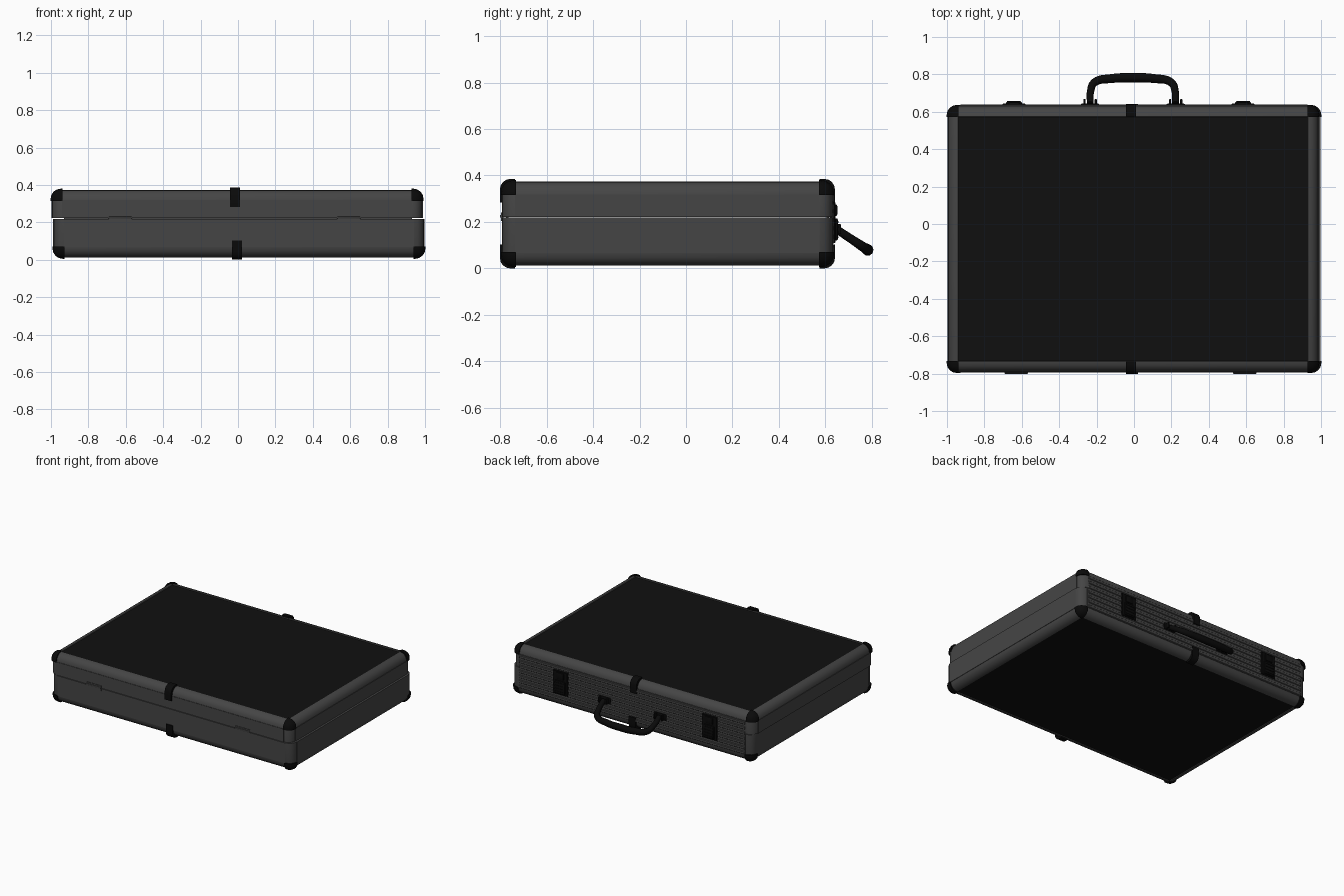
import bpy, bmesh
from mathutils import Vector

if "Cube" in bpy.data.objects:
    bpy.data.objects.remove(bpy.data.objects["Cube"])


def material(name, value):
    m = bpy.data.materials.new(name)
    m.use_nodes = True
    col = (value, value, value, 1)
    m.diffuse_color = col
    m.node_tree.nodes["Principled BSDF"].inputs["Base Color"].default_value = col
    return m


metal = material("grey metal", 0.06)
panel = material("black panel", 0.005)
hardware = material("black hardware", 0.003)

# Outer limits of the case
LO = Vector((-0.99, -0.79, 0.012))
HI = Vector((0.99, 0.63, 0.373))
SEAM = 0.22
ROUND = 0.055


def make_block(lo, hi, bevel=0, pick=None, segments=4):
    """Box between two corners, with the picked edges rounded."""
    lo, hi = Vector(lo), Vector(hi)
    bm = bmesh.new()
    bmesh.ops.create_cube(bm, size=1)
    for v in bm.verts:
        v.co = Vector([(l + h) / 2 + c * (h - l) for c, l, h in zip(v.co, lo, hi)])
    if bevel:
        edges = [e for e in bm.edges if pick is None or pick(e)]
        bmesh.ops.bevel(bm, geom=edges, offset=bevel, segments=segments,
                        profile=0.5, affect='EDGES', clamp_overlap=True)
    return bm


def finish(bm, name, *mats, smooth=True):
    bmesh.ops.recalc_face_normals(bm, faces=bm.faces)
    me = bpy.data.meshes.new(name)
    bm.to_mesh(me)
    bm.free()
    ob = bpy.data.objects.new(name, me)
    bpy.context.collection.objects.link(ob)
    for m in mats:
        me.materials.append(m)
    if smooth:
        bpy.ops.object.select_all(action='DESELECT')
        bpy.context.view_layer.objects.active = ob
        ob.select_set(True)
        bpy.ops.object.shade_smooth_by_angle(angle=0.6)
    return ob


def block(name, lo, hi, mat, bevel=0, pick=None, segments=4):
    return finish(make_block(lo, hi, bevel, pick, segments), name, mat)


# Half shell: rounded frame, raised side panels and a recessed black sheet
def half_shell(name, z0, z1, outer, dx):
    seam = z0 if outer > 0 else z1
    bm = make_block((LO.x + dx, LO.y, z0), (HI.x + dx, HI.y, z1), ROUND,
                    lambda e: any(abs(v.co.z - seam) > 0.01 for v in e.verts))
    bm.normal_update()
    big = [f for f in bm.faces if f.calc_area() > 0.08]
    sides = [f for f in big if abs(f.normal.z) < 0.1]
    sheet = [f for f in big if f.normal.z * outer > 0.9]
    bmesh.ops.inset_individual(bm, faces=sheet, thickness=0.004, depth=-0.004)
    for f in sheet:
        f.material_index = 1
    for f in bmesh.ops.extrude_discrete_faces(bm, faces=sides)["faces"]:
        f.normal_update()
        bmesh.ops.translate(bm, verts=f.verts, vec=f.normal * 0.003)
    finish(bm, name, metal, panel)


half_shell("lid_shell", SEAM + 0.002, HI.z, 1, -0.005)
half_shell("base_shell", LO.z, SEAM - 0.002, -1, 0.005)

# Seals inside the seam
for name, y in (("front_seal", LO.y + 0.02), ("back_seal", HI.y - 0.02)):
    block(name, (-0.93, y - 0.005, SEAM - 0.01), (0.93, y + 0.005, SEAM + 0.01), metal)

# Corner caps and centre clamps, all wrapping the frame
OUT, REACH = 0.007, 0.058
for level, zc, sz, dx in (("lid", HI.z, 1, -0.005), ("base", LO.z, -1, 0.005)):
    for end, yc, sy in (("front", LO.y, -1), ("back", HI.y, 1)):
        for side, xc, sx in (("right", LO.x + dx, -1), ("left", HI.x + dx, 1)):
            signs = Vector((sx, sy, sz))
            corner = Vector((xc, yc, zc))
            tip = corner + signs * OUT
            back = corner - signs * REACH
            lo = [min(a, b) for a, b in zip(tip, back)]
            hi = [max(a, b) for a, b in zip(tip, back)]
            block(f"{level}_{end}_{side}_cap", lo, hi, hardware, ROUND,
                  lambda e: any((v.co - tip).length < 0.001 for v in e.verts))
        tip_y, tip_z = yc + sy * 0.011, zc + sz * 0.012
        in_y, in_z = yc - sy * 0.055, zc - sz * 0.09
        block(f"{level}_{end}_clamp",
              (-0.037 + dx, min(tip_y, in_y), min(tip_z, in_z)),
              (0.017 + dx, max(tip_y, in_y), max(tip_z, in_z)), hardware, 0.045,
              lambda e: all(abs(v.co.y - tip_y) < 0.001 and
                            abs(v.co.z - tip_z) < 0.001 for v in e.verts))

# Horizontal ribs along the back
for i in range(7):
    z = 0.08 + i * 0.037
    block(f"back_rib_{i + 1}", (-0.93, HI.y - 0.01, z - 0.011),
          (0.93, HI.y + 0.008, z + 0.011), metal, 0.004,
          lambda e: all(v.co.y > HI.y for v in e.verts), 1)

# Hinges on the front
for side, x in (("right", -0.63), ("left", 0.592)):
    block(f"{side}_hinge_plate", (x - 0.063, -0.797, 0.203), (x + 0.063, -0.785, 0.24), metal)
    block(f"{side}_hinge_pin", (x - 0.063, -0.801, 0.218), (x + 0.063, -0.785, 0.23),
          metal, 0.003, segments=2)

# Latches on the back
for side, x in (("right", -0.642), ("left", 0.583)):
    block(f"{side}_latch_plate", (x - 0.062, 0.62, 0.11), (x + 0.062, 0.644, 0.285),
          hardware, 0.004, segments=1)
    block(f"{side}_latch_lever", (x - 0.042, 0.62, 0.12), (x + 0.042, 0.654, 0.215),
          hardware, 0.006, segments=2)
    block(f"{side}_latch_hasp", (x - 0.03, 0.62, 0.225), (x + 0.03, 0.651, 0.275),
          hardware, 0.006, segments=2)
    for k in range(4):
        z = 0.13 + k * 0.022
        block(f"{side}_latch_ridge_{k + 1}", (x - 0.036, 0.64, z), (x + 0.036, 0.657, z + 0.008),
              hardware)

# Handle mounts: a plate with two lugs each
for side, x in (("right", -0.235), ("left", 0.223)):
    block(f"{side}_handle_plate", (x - 0.05, 0.62, 0.145), (x + 0.05, 0.643, 0.195),
          hardware, 0.005, segments=2)
    for n, off in (("outer", -0.03), ("inner", 0.03)):
        block(f"{side}_handle_{n}_lug", (x + off - 0.006, 0.63, 0.15),
              (x + off + 0.006, 0.668, 0.19), hardware, 0.004, segments=2)

# Carrying handle, hanging down and outwards
curve = bpy.data.curves.new("handle", 'CURVE')
curve.dimensions = '3D'
curve.bevel_depth = 0.024
curve.bevel_resolution = 3
curve.resolution_u = 8
curve.use_fill_caps = True
half = [(0.228, 0.645, 0.75), (0.226, 0.71, 0.8), (0.205, 0.757, 0.9), (0.11, 0.778, 1)]
path = [(-x, y, r) for x, y, r in half] + [(0, 0.782, 1.05)] + half[::-1]
spline = curve.splines.new('BEZIER')
spline.bezier_points.add(len(path) - 1)
for p, (x, y, r) in zip(spline.bezier_points, path):
    p.co = (x - 0.006, y, 0.17 - 0.66 * (y - 0.645))
    p.radius = r
    p.handle_left_type = p.handle_right_type = 'AUTO'
curve.materials.append(hardware)
handle = bpy.data.objects.new("handle", curve)
bpy.context.collection.objects.link(handle)
